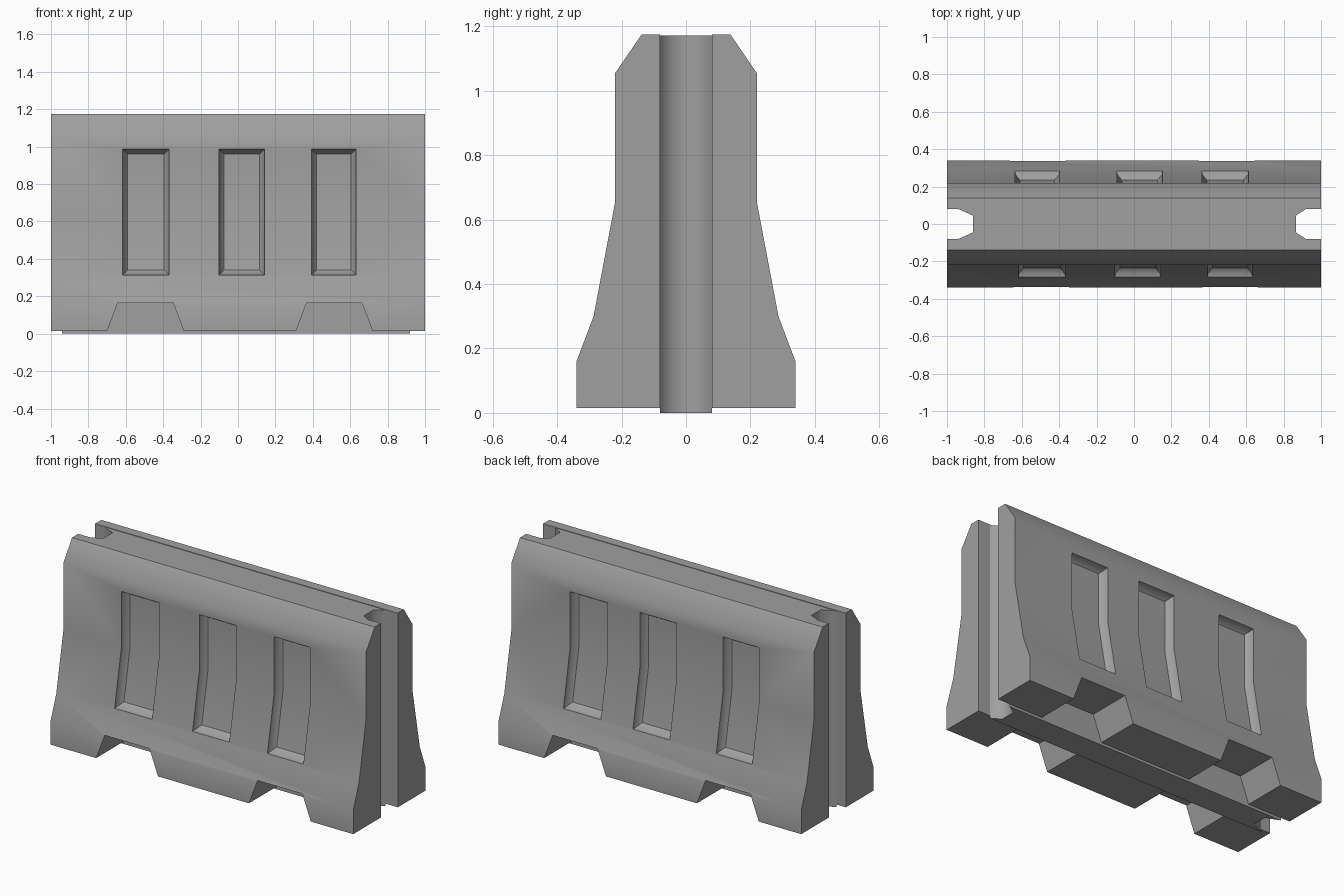
import bpy, bmesh, math

cube = bpy.data.objects.get("Cube")
if cube:
    bpy.data.objects.remove(cube, do_unlink=True)

grey = bpy.data.materials.new("plain grey")
grey.use_nodes = True
COLOR = (0.35, 0.35, 0.35, 1)
grey.diffuse_color = COLOR
grey.node_tree.nodes["Principled BSDF"].inputs["Base Color"].default_value = COLOR

# Half cross-section of the wall: (distance from centre, height)
WALL = [(0.34, 0.015), (0.34, 0.16), (0.287, 0.30), (0.22, 0.655),
        (0.22, 1.055), (0.138, 1.175)]
CORE_Y = 0.08


def wall_y(z):
    for (y0, z0), (y1, z1) in zip(WALL, WALL[1:]):
        if z0 <= z <= z1:
            return y0 + (y1 - y0) * (z - z0) / (z1 - z0)


def loft(name, rings):
    """Closed solid skinned through rings of equal length."""
    bm = bmesh.new()
    loops = [[bm.verts.new(p) for p in ring] for ring in rings]
    n = len(loops[0])
    for a, b in zip(loops, loops[1:]):
        for i in range(n):
            j = (i + 1) % n
            bm.faces.new((a[i], a[j], b[j], b[i]))
    # Rings of six are bent panels, capped with two quads
    bent = name.startswith("window")
    for ring in (loops[0], loops[-1]):
        if bent:
            bm.faces.new((ring[0], ring[1], ring[4], ring[5]))
            bm.faces.new((ring[1], ring[2], ring[3], ring[4]))
        else:
            bm.faces.new(ring)
    bmesh.ops.recalc_face_normals(bm, faces=bm.faces)
    mesh = bpy.data.meshes.new(name)
    bm.to_mesh(mesh)
    bm.free()
    obj = bpy.data.objects.new(name, mesh)
    bpy.context.collection.objects.link(obj)
    mesh.materials.append(grey)
    return obj


def activate(obj):
    bpy.ops.object.select_all(action='DESELECT')
    obj.select_set(True)
    bpy.context.view_layer.objects.active = obj


def smooth(obj, degrees):
    activate(obj)
    bpy.ops.object.shade_smooth_by_angle(angle=math.radians(degrees))


def cut(obj, cutter):
    activate(obj)
    mod = obj.modifiers.new("cut", 'BOOLEAN')
    mod.operation = 'DIFFERENCE'
    mod.solver = 'EXACT'
    mod.object = cutter
    bpy.ops.object.modifier_apply(modifier=mod.name)
    bpy.data.objects.remove(cutter, do_unlink=True)


def window_cutter(x0, x1, side):
    """Recess that follows the bend of the wall: straight rim, then a bevel."""
    rings = []
    for out, inset in ((0.03, 0), (-0.02, 0.006), (-0.045, 0.03)):
        left, right = x0 + inset, x1 - inset
        levels = (0.31 + inset, 0.655, 0.99 - inset)
        ring = [(left, side * (wall_y(z) + out), z) for z in levels]
        ring += [(right, side * (wall_y(z) + out), z) for z in reversed(levels)]
        rings.append(ring)
    return loft("window_cutter", rings)


def pocket_cutter(centre, side):
    """Tapered lifting pocket open at the foot and the outer face."""
    outline = [(-0.21, 0), (-0.148, 0.165), (0.148, 0.165), (0.21, 0)]
    return loft("pocket_cutter", [[(centre + x, side * y, z) for x, z in outline]
                                  for y in (CORE_Y - 0.02, 0.4)])


def wall_half(name, side, windows, pockets):
    section = [(CORE_Y, WALL[0][1])] + WALL + [(CORE_Y, WALL[-1][1])]
    half = loft(name, [[(x, side * y, z) for y, z in section] for x in (-1, 1)])
    for x0, x1 in windows:
        cut(half, window_cutter(x0, x1, side))
    for centre in pockets:
        cut(half, pocket_cutter(centre, side))
    smooth(half, 40)


# Two outer walls
wall_half("front_wall", -1,
          [(-0.62, -0.365), (-0.105, 0.145), (0.39, 0.635)], (-0.495, 0.515))
wall_half("back_wall", 1,
          [(-0.64, -0.395), (-0.095, 0.155), (0.36, 0.615)], (-0.515, 0.495))

# Central core with tapered ends, leaving a joint slot at each end
plan = [(-0.94, -CORE_Y), (-0.86, -0.045), (-0.86, 0.045), (-0.94, CORE_Y),
        (0.92, CORE_Y), (0.865, 0.045), (0.865, -0.045), (0.92, -CORE_Y)]
core = loft("central_core", [[(x, y, z) for x, y in plan] for z in (0, 1.172)])
smooth(core, 70)
